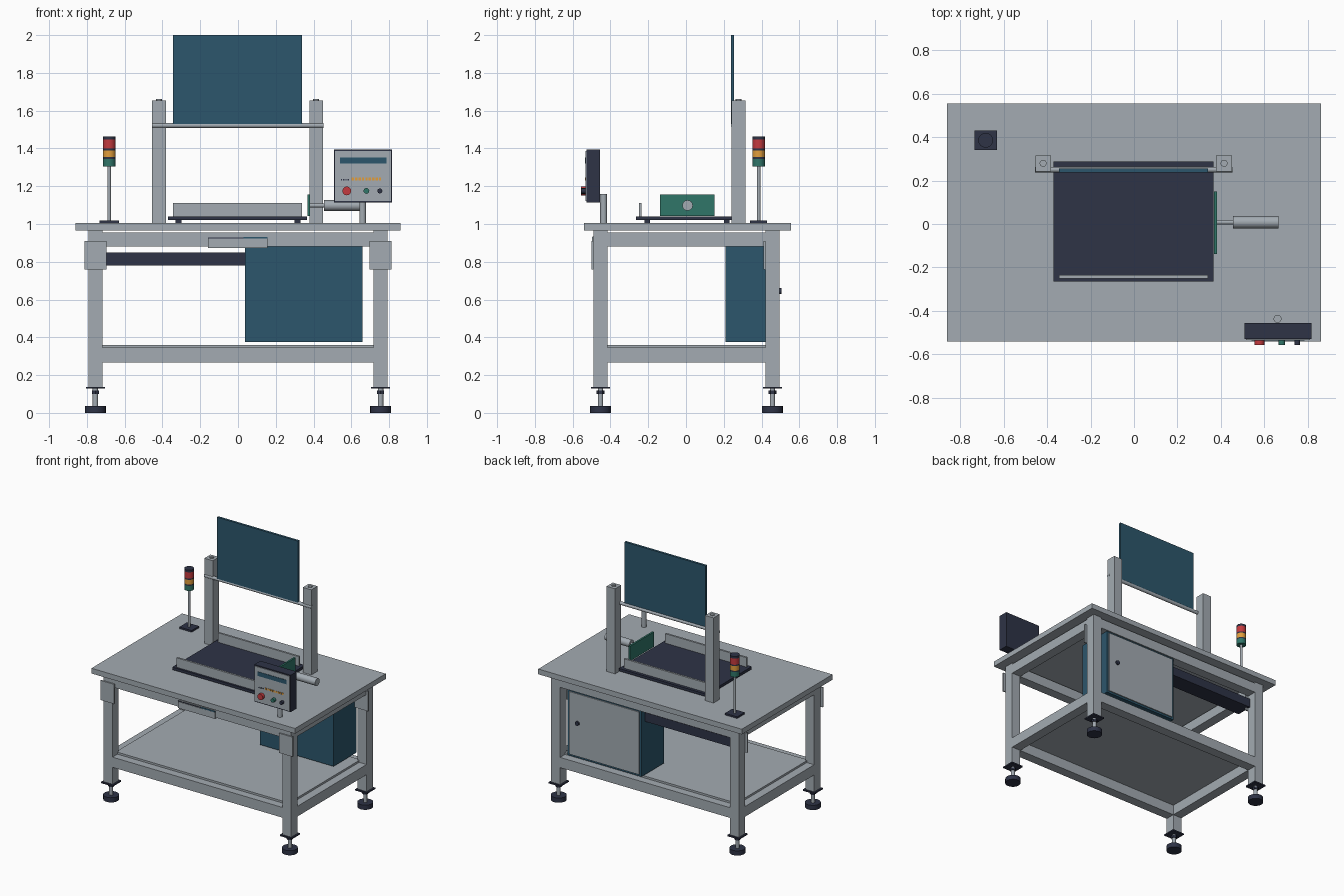
import bpy
import math
from mathutils import Vector

if "Cube" in bpy.data.objects:
    bpy.data.objects.remove(bpy.data.objects["Cube"])


def material(name, r, g, b):
    def lin(c):
        c /= 255
        return c / 12.92 if c <= 0.04045 else ((c + 0.055) / 1.055) ** 2.4
    m = bpy.data.materials.new(name)
    m.diffuse_color = (lin(r), lin(g), lin(b), 1)
    m.use_nodes = True
    m.node_tree.nodes["Principled BSDF"].inputs["Base Color"].default_value = m.diffuse_color
    return m


GREY = material("light_grey", 163, 171, 178)
BLUE = material("steel_blue", 44, 86, 108)
DARK = material("dark_slate", 46, 51, 70)
GREEN = material("green", 48, 118, 105)
RED = material("red", 196, 58, 62)
AMBER = material("amber", 226, 158, 60)


def box(name, x, y, z, mat, bevel=0):
    """Box from (min, max) ranges."""
    r = (x, y, z)
    bpy.ops.mesh.primitive_cube_add(size=1, location=[(a + b) / 2 for a, b in r])
    o = bpy.context.object
    o.name = name
    o.scale = [b - a for a, b in r]
    bpy.ops.object.transform_apply(location=False, rotation=False, scale=True)
    o.data.materials.append(mat)
    if bevel:
        m = o.modifiers.new("soft_edges", 'BEVEL')
        m.width = bevel
    return o


def rod(name, a, b, radius, mat, sides=24):
    """Cylinder between two points."""
    a, b = Vector(a), Vector(b)
    d = b - a
    bpy.ops.mesh.primitive_cylinder_add(
        vertices=sides, radius=radius, depth=d.length, location=(a + b) / 2,
        rotation=d.to_track_quat('Z', 'Y').to_euler())
    o = bpy.context.object
    o.name = name
    o.data.materials.append(mat)
    bpy.ops.object.shade_smooth_by_angle(angle=math.radians(35))
    return o


# Table top and shelf
box("table_top", (-0.86, 0.86), (-0.54, 0.555), (0.965, 1.005), GREY)
box("lower_shelf", (-0.73, 0.73), (-0.43, 0.435), (0.345, 0.36), GREY)

# Legs with brackets and levelling feet
for sx in (-1, 1):
    for y0 in (-0.49, 0.42):
        cx, cy = sx * 0.755, y0 + 0.0375
        box("leg", (cx - 0.0375, cx + 0.0375), (y0, y0 + 0.075), (0.138, 0.965), GREY)
        box("leg_bracket", (cx - 0.0575, cx + 0.0575), (y0 - 0.01, y0), (0.76, 0.91), GREY)
        box("foot_plate", (cx - 0.05, cx + 0.05), (cy - 0.05, cy + 0.05), (0.128, 0.138), DARK)
        rod("foot_nut", (cx, cy, 0.1), (cx, cy, 0.118), 0.022, DARK, 6)
        rod("foot_stem", (cx, cy, 0.03), (cx, cy, 0.13), 0.014, GREY, 16)
        rod("foot_pad", (cx, cy, 0), (cx, cy, 0.036), 0.055, DARK)

# Upper and lower frame rails
for name, z in (("upper", (0.88, 0.955)), ("lower", (0.267, 0.345))):
    for y0 in (-0.49, 0.42):
        box(name + "_long_rail", (-0.72, 0.72), (y0, y0 + 0.075), z, GREY)
    for x0 in (-0.7925, 0.7175):
        box(name + "_side_rail", (x0, x0 + 0.075), (-0.415, 0.42), z, GREY)

# Cabinet with a rear door, and the cable duct beside it
box("cabinet", (0.037, 0.66), (0.21, 0.485), (0.375, 0.88), BLUE)
box("cabinet_door", (0.052, 0.645), (0.485, 0.493), (0.39, 0.868), GREY)
rod("door_knob", (0.57, 0.49, 0.645), (0.57, 0.505, 0.645), 0.016, DARK)
box("cable_duct", (-0.72, 0.037), (0.31, 0.44), (0.78, 0.848), DARK)

# Small drawer plate on the front rail
box("drawer_plate", (-0.16, 0.155), (-0.498, -0.48), (0.873, 0.922), GREY)
box("drawer_slot", (-0.16, 0.155), (-0.494, -0.486), (0.922, 0.933), GREY)
box("drawer_slot_strip", (0.03, 0.155), (-0.497, -0.493), (0.922, 0.932), BLUE)
box("drawer_slot_line", (-0.16, 0.03), (-0.497, -0.493), (0.924, 0.928), DARK)

# Gantry posts with cap bolts, crossbar and raised panel
for cx in (-0.418, 0.414):
    box("gantry_post", (cx - 0.036, cx + 0.036), (0.242, 0.316), (1.005, 1.655), GREY)
    rod("post_bolt", (cx, 0.279, 1.655), (cx, 0.279, 1.662), 0.016, GREY, 16)
rod("gantry_crossbar", (-0.455, 0.25, 1.522), (0.452, 0.25, 1.522), 0.013, GREY)
box("raised_panel", (-0.345, 0.34), (0.237, 0.255), (1.53, 2.0), BLUE)

# Work tray with guide rails
box("work_tray", (-0.37, 0.365), (-0.265, 0.288), (1.02, 1.04), DARK)
for x in (-0.33, 0.3):
    for y in (-0.22, 0.2):
        box("tray_spacer", (x, x + 0.03), (y, y + 0.03), (1.005, 1.02), DARK)
for y in (-0.25, 0.25):
    box("tray_guide", (-0.345, 0.34), (y, y + 0.015), (1.04, 1.112), GREY)

# Pusher plate with its cylinder
box("pusher_plate", (0.368, 0.382), (-0.138, 0.15), (1.042, 1.155), GREEN)
rod("pusher_rod", (0.38, 0.008, 1.098), (0.46, 0.008, 1.098), 0.01, GREY, 16)
rod("pusher_cylinder", (0.455, 0.008, 1.098), (0.665, 0.008, 1.098), 0.028, GREY)

# Signal tower
TX, TY = -0.682, 0.385
box("tower_base", (TX - 0.052, TX + 0.052), (TY - 0.045, TY + 0.045), (1.005, 1.018), DARK)
rod("tower_pole", (TX, TY, 1.01), (TX, TY, 1.31), 0.009, GREY, 16)
for name, z0, z1, m in (("green_lamp", 1.305, 1.344, GREEN), ("lower_band", 1.344, 1.354, DARK),
                        ("amber_lamp", 1.354, 1.39, AMBER), ("upper_band", 1.39, 1.4, DARK),
                        ("red_lamp", 1.4, 1.447, RED), ("tower_cap", 1.447, 1.464, DARK)):
    rod(name, (TX, TY, z0), (TX, TY, z1), 0.034, m, 32)

# Control box on its post
box("control_box", (0.508, 0.815), (-0.528, -0.455), (1.113, 1.395), DARK)
box("control_face", (0.514, 0.809), (-0.533, -0.527), (1.121, 1.387), GREY)
box("control_screen", (0.54, 0.785), (-0.536, -0.532), (1.32, 1.352), BLUE)
rod("control_post", (0.66, -0.436, 1.0), (0.66, -0.436, 1.16), 0.018, GREY)
for name, x, r, m in (("stop_button", 0.576, 0.023, RED), ("start_button", 0.68, 0.015, GREEN),
                      ("reset_button", 0.751, 0.013, DARK)):
    rod(name, (x, -0.53, 1.175), (x, -0.556, 1.175), r, m)

# Rows of small indicators
for i in range(4):
    x = 0.545 + i * 0.012
    box("dark_indicator", (x, x + 0.006), (-0.536, -0.532), (1.231, 1.237), DARK)
for i in range(9):
    x = 0.602 + i * 0.018
    box("amber_indicator", (x, x + 0.012), (-0.536, -0.532), (1.231, 1.245), AMBER)
